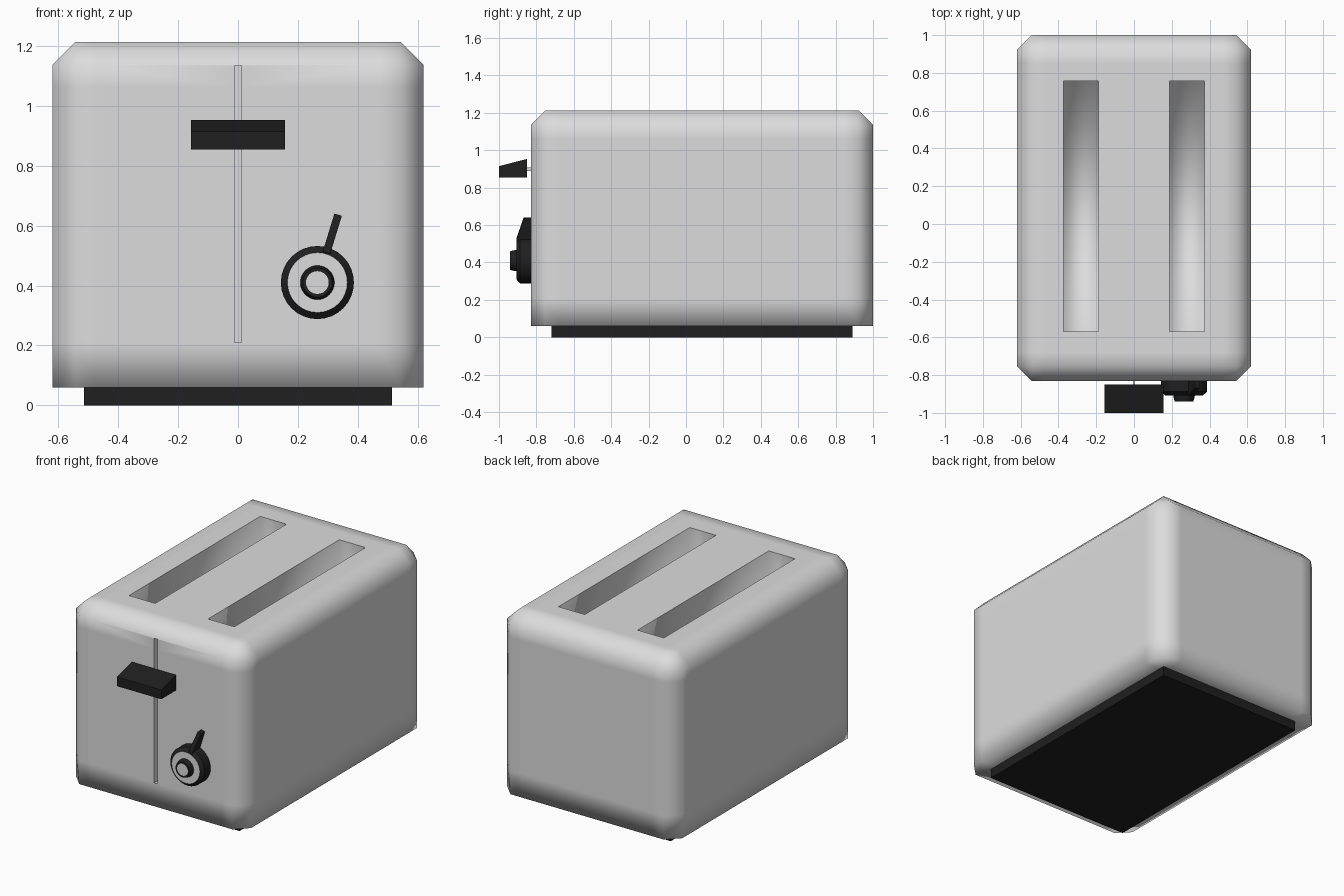
import bpy, bmesh
from math import cos, sin, pi, radians
from mathutils import Matrix, Vector

cube = bpy.data.objects.get("Cube")
if cube:
    bpy.data.objects.remove(cube, do_unlink=True)


def material(name, rgb, rough=0.5):
    m = bpy.data.materials.new(name)
    m.use_nodes = True
    m.diffuse_color = (*rgb, 1)
    bsdf = m.node_tree.nodes["Principled BSDF"]
    bsdf.inputs["Base Color"].default_value = (*rgb, 1)
    bsdf.inputs["Roughness"].default_value = rough
    return m


SILVER = material("silver casing", (0.72, 0.72, 0.72))
BLACK = material("black plastic", (0.014, 0.014, 0.014))


def finish(name, bm, *mats):
    bmesh.ops.recalc_face_normals(bm, faces=bm.faces)
    me = bpy.data.meshes.new(name)
    bm.to_mesh(me)
    bm.free()
    for m in mats:
        me.materials.append(m)
    ob = bpy.data.objects.new(name, me)
    bpy.context.collection.objects.link(ob)
    return ob


def box_mesh(lo, hi):
    lo, hi = Vector(lo), Vector(hi)
    bm = bmesh.new()
    mat = Matrix.Translation((lo + hi) / 2) @ Matrix.Diagonal((*(hi - lo), 1))
    bmesh.ops.create_cube(bm, size=1, matrix=mat)
    return bm


def box(name, lo, hi, mat):
    return finish(name, box_mesh(lo, hi), mat)


def prism(name, profile, half, mat):
    """Extrude a (y, z) outline symmetrically along x."""
    bm = bmesh.new()
    ends = [[bm.verts.new((x, y, z)) for y, z in profile] for x in (-half, half)]
    for ring in ends:
        bm.faces.new(ring)
    n = len(profile)
    for i in range(n):
        j = (i + 1) % n
        bm.faces.new((ends[0][i], ends[0][j], ends[1][j], ends[1][i]))
    return finish(name, bm, mat)


# Casing: chamfered on the upright and top edges, with support loops
LO, HI = Vector((-0.62, -0.83, 0.06)), Vector((0.62, 1.0, 1.213))
CHAMFER, MARGIN = 0.077, 0.15
bm = box_mesh(LO, HI)
edges = [e for e in bm.edges if max(v.co.z for v in e.verts) > 1]
bmesh.ops.bevel(bm, geom=edges, offset=CHAMFER, segments=1, affect='EDGES')
for axis in range(3):
    for pos in (LO[axis] + MARGIN, HI[axis] - MARGIN):
        point, normal = Vector(), Vector()
        point[axis], normal[axis] = pos, 1
        bmesh.ops.bisect_plane(bm, geom=bm.verts[:] + bm.edges[:] + bm.faces[:],
                               plane_co=point, plane_no=normal)
casing = finish("casing", bm, SILVER)

# Bread slots and lever groove
cutters = [box("slot_cutter", (s * 0.28 - 0.093, -0.57, 0.35),
               (s * 0.28 + 0.093, 0.757, 1.4), SILVER) for s in (-1, 1)]
cutters.append(box("groove_cutter", (-0.012, -0.95, 0.21), (0.012, -0.77, 1.135), SILVER))
bpy.context.view_layer.objects.active = casing
for c in cutters:
    mod = casing.modifiers.new("cut", 'BOOLEAN')
    mod.operation, mod.solver, mod.object = 'DIFFERENCE', 'EXACT', c
    bpy.ops.object.modifier_apply(modifier=mod.name)
for c in cutters:
    bpy.data.objects.remove(c, do_unlink=True)

# Smooth casing, crisp only around the openings and inside the groove
bm = bmesh.new()
bm.from_mesh(casing.data)
for f in bm.faces:
    f.smooth = True
for e in bm.edges:
    mid = (e.verts[0].co + e.verts[1].co) / 2
    square = len(e.link_faces) == 2 and e.calc_face_angle(0) > 1
    rim = mid.z > HI.z - 0.01
    groove = abs(mid.x) < 0.02 and mid.y < -0.7 and mid.z > 0.1
    e.smooth = not (square and (rim or groove))
bm.to_mesh(casing.data)
bm.free()

# Foot
box("base", (-0.515, -0.72, 0), (0.515, 0.89, 0.065), BLACK)

# Lever and its stem
lever = prism("lever_handle", [(-0.85, 0.855), (-1.0, 0.855), (-1.0, 0.915), (-0.85, 0.953)],
              0.157, BLACK)
box("lever_stem", (-0.004, -0.86, 0.888), (0.004, -0.77, 0.908), SILVER)

# Browning dial, turned around the y axis: radius, y, material of the next band
CENTRE = Vector((0.265, 0, 0.41))
PROFILE = [(0.122, -0.82, 1), (0.122, -0.888, 1), (0.1, -0.907, 0), (0.057, -0.907, 1),
           (0.054, -0.925, 1), (0.049, -0.94, 1), (0.038, -0.94, 0)]
SIDES = 32
bm = bmesh.new()
rings = [[bm.verts.new(CENTRE + Vector((r * cos(2 * pi * i / SIDES), y, r * sin(2 * pi * i / SIDES))))
          for i in range(SIDES)] for r, y, _ in PROFILE]
for a, b, (_, _, index) in zip(rings, rings[1:], PROFILE):
    for i in range(SIDES):
        j = (i + 1) % SIDES
        bm.faces.new((a[i], a[j], b[j], b[i])).material_index = index
bm.faces.new(rings[0]).material_index = 1
bm.faces.new(rings[-1]).material_index = 0
dial = finish("browning_dial", bm, SILVER, BLACK)
for o in bpy.context.selected_objects:
    o.select_set(False)
dial.select_set(True)
bpy.context.view_layer.objects.active = dial
bpy.ops.object.shade_smooth_by_angle(angle=radians(30))

# Dial pointer, tapering towards its tip
pointer = prism("dial_pointer", [(-0.82, 0.08), (-0.907, 0.105), (-0.905, 0.125),
                                 (-0.868, 0.237), (-0.82, 0.237)], 0.013, BLACK)
pointer.location = CENTRE
pointer.rotation_euler = (0, radians(17), 0)
